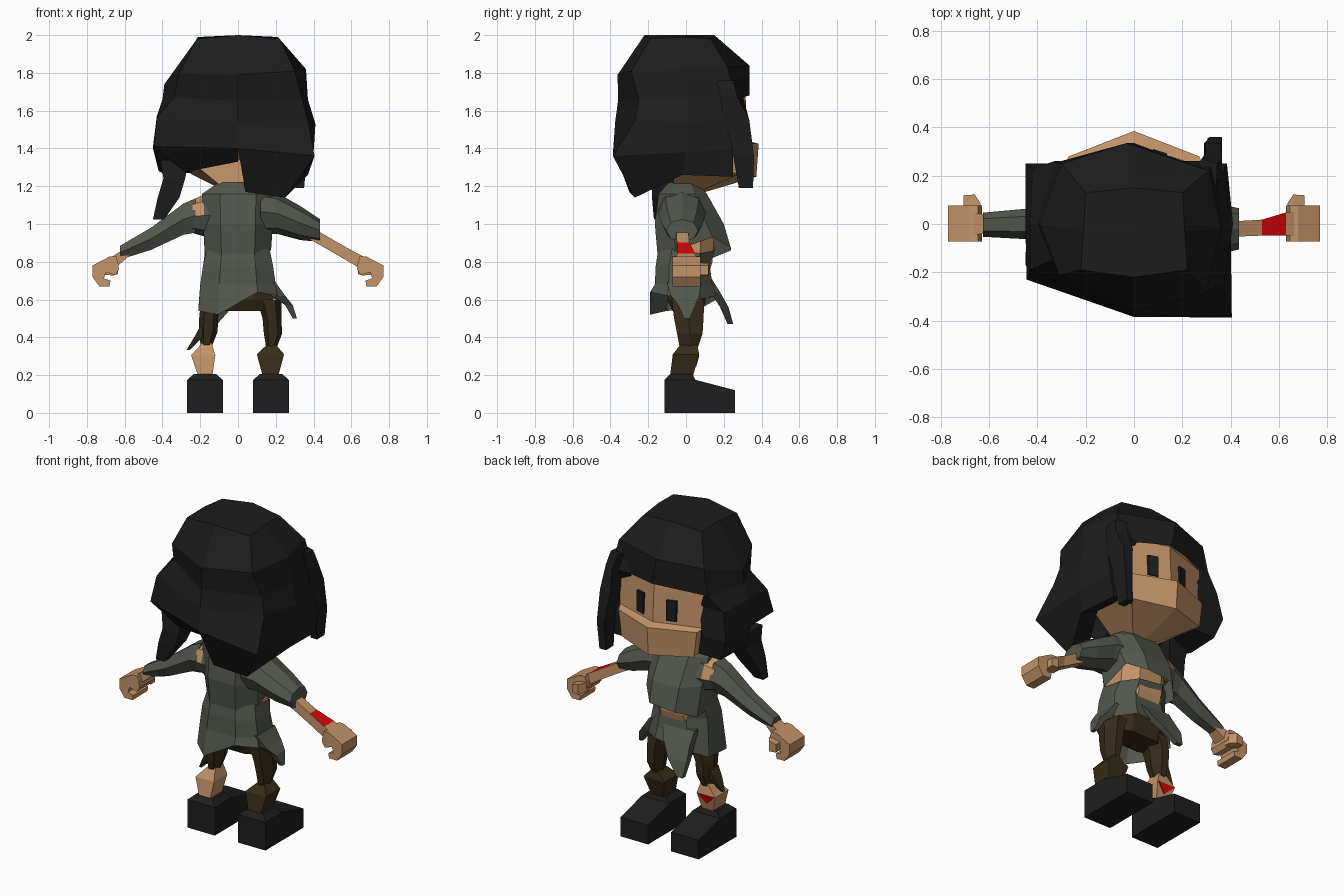
import bpy, bmesh, math

cube = bpy.data.objects.get("Cube")
if cube:
    bpy.data.objects.remove(cube, do_unlink=True)


def material(name, rgb):
    m = bpy.data.materials.new(name)
    m.use_nodes = True
    m.diffuse_color = (*rgb, 1)
    bsdf = next(n for n in m.node_tree.nodes if n.type == 'BSDF_PRINCIPLED')
    bsdf.inputs["Base Color"].default_value = (*rgb, 1)
    bsdf.inputs["Roughness"].default_value = 0.9
    return m


HAIR = material("hair black", (0.012, 0.012, 0.012))
BOOT = material("boot black", (0.0135, 0.0135, 0.014))
SKIN = material("tan skin", (0.55, 0.295, 0.14))
SHIRT = material("grey green cloth", (0.085, 0.096, 0.074))
PANTS = material("dark brown cloth", (0.040, 0.026, 0.011))
RED = material("red wound", (0.70, 0.002, 0.002))


def finish(name, bm, mats, rule=None):
    """Clean a mesh, colour its faces by an optional rule and link it."""
    bmesh.ops.remove_doubles(bm, verts=bm.verts, dist=0.0005)
    bmesh.ops.recalc_face_normals(bm, faces=bm.faces)
    bm.normal_update()
    if rule:
        for f in bm.faces:
            f.material_index = int(rule(f.calc_center_median(), f.normal))
    me = bpy.data.meshes.new(name)
    bm.to_mesh(me)
    bm.free()
    for m in mats:
        me.materials.append(m)
    bpy.context.collection.objects.link(bpy.data.objects.new(name, me))


def loft(name, rings, *mats, caps=True, rule=None):
    """Skin closed rings of equal point count."""
    bm = bmesh.new()
    vr = [[bm.verts.new(p) for p in r] for r in rings]
    n = len(vr[0])
    for a, b in zip(vr, vr[1:]):
        for i in range(n):
            j = (i + 1) % n
            bm.faces.new((a[i], a[j], b[j], b[i]))
    if caps:
        bm.faces.new(vr[0])
        bm.faces.new(vr[-1])
    finish(name, bm, mats, rule)


def tube(name, stations, *mats, axis='z', sides=6, rule=None):
    """Stations (x, y, z, half a, half b); sections lie across the axis."""
    rings = []
    for x, y, z, a, b in stations:
        ring = []
        for k in range(sides):
            t = 2 * math.pi * (k + (0.5 if sides == 4 else 0)) / sides
            s = math.sqrt(2) if sides == 4 else 1
            u, v = a * s * math.cos(t), b * s * math.sin(t)
            ring.append((x, y + u, z + v) if axis == 'x' else (x + u, y + v, z))
        rings.append(ring)
    loft(name, rings, *mats, rule=rule)


OCT = [(1, -.5), (1, .5), (.5, 1), (-.5, 1), (-1, .5), (-1, -.5), (-.5, -1), (.5, -1)]


def octagon(hx, y0, y1, *heights):
    """Bevelled rectangle with one height for all corners or one for each."""
    zs = heights if len(heights) == 8 else heights * 8
    c, h = (y0 + y1) / 2, (y1 - y0) / 2
    return [(hx * u, c + h * v, z) for (u, v), z in zip(OCT, zs)]


def quad(x0, x1, y0, y1, z):
    return [(x0, y0, z), (x1, y0, z), (x1, y1, z), (x0, y1, z)]


# Head: wedge jaw, protruding muzzle, recessed upper face
def head_ring(yc, zc, hw, ys, zs, wb, yb, zb):
    return [(0, yc, zc), (hw, ys, zs), (wb, yb, zb), (-wb, yb, zb), (-hw, ys, zs)]


loft("head", [head_ring(.07, 1.16, .04, .04, 1.16, .04, -.07, 1.16),
              head_ring(.372, 1.25, .25, .28, 1.265, .26, -.06, 1.34),
              head_ring(.385, 1.425, .27, .28, 1.425, .29, -.15, 1.42),
              head_ring(.328, 1.44, .29, .235, 1.44, .30, -.15, 1.44),
              head_ring(.315, 1.68, .305, .215, 1.68, .29, -.15, 1.68),
              head_ring(.22, 1.78, .24, .16, 1.78, .24, -.15, 1.78)], SKIN)
tube("neck", [(0, 0, 1.08, .075, .075), (0, .02, 1.24, .075, .075)], SKIN)

# Eyes: thin plates lying on the slanted face
for side, s in (("left", 1), ("right", -1)):
    rings = []
    for off in (-.015, .014):
        rings.append([(s * x, .322 - .32 * x + off, z)
                      for x, z in ((.078, 1.46), (.136, 1.46), (.136, 1.587), (.078, 1.587))])
    loft(side + "_eye", rings, HAIR)

# Hair: strands running from crown to hem, skinned side by side
back = [(0, -.22, 2), (0, -.362, 1.79), (0, -.36, 1.65), (0, -.375, 1.54), (0, -.385, 1.4), (.04, -.30, 1.17)]
back_l = [(.22, -.19, 1.98), (.30, -.29, 1.81), (.34, -.25, 1.66), (.37, -.27, 1.55), (.405, -.387, 1.36), (.25, -.27, 1.14)]
side_l = [(.21, -.03, 1.99), (.36, -.02, 1.82), (.37, 0, 1.66), (.41, 0, 1.53), (.40, 0, 1.38), (.37, -.02, 1.26)]
front_l = [(.20, .13, 1.98), (.31, .22, 1.83), (.33, .26, 1.66), (.36, .20, 1.55), (.385, .25, 1.40), (.36, .25, 1.25)]
fringe = [(0, .15, 2), (-.03, .335, 1.84), (0, .335, 1.68)]
front_r = [(-.20, .13, 1.98), (-.30, .25, 1.82), (-.33, .26, 1.66), (-.42, .23, 1.57), (-.45, .25, 1.40), (-.40, .23, 1.27)]
side_r = [(-.21, -.03, 1.99), (-.39, 0, 1.74), (-.40, 0, 1.66), (-.43, 0, 1.57), (-.45, 0, 1.41), (-.42, 0, 1.28)]
back_r = [(-.22, -.19, 1.98), (-.31, -.21, 1.80), (-.34, -.15, 1.67), (-.43, -.19, 1.56), (-.445, -.23, 1.41), (-.28, -.18, 1.275)]
back_end = back[:5] + [(0, -.30, 1.33)]


def tucked(col, brow):
    """Inner edge of the face opening, reaching back to the cheek."""
    x, y, z = col[2]
    return col[:2] + [(x * brow, y, z)] + [(x * .62, y, z) for x, y, z in col[3:]]


def with_hem(col):
    x, y, z = col[-1]
    return col + [(x * .7, y * .7, z + .05)] if len(col) == 6 else col


cols = [back, back_l, side_l, front_l, tucked(front_l, .6), fringe,
        tucked(front_r, .92), front_r, side_r, back_r, back_end]
bm = bmesh.new()
vc = [[bm.verts.new(p) for p in with_hem(c)] for c in cols]
for a, b in zip(vc, vc[1:]):
    for k in range(min(len(a), len(b)) - 1):
        bm.faces.new((a[k], a[k + 1], b[k + 1], b[k]))
for half in ((0, 1, 2, 3, 5), (5, 7, 8, 9, 0)):
    bm.faces.new([vc[i][0] for i in half])
bmesh.ops.remove_doubles(bm, verts=bm.verts, dist=.0005)
bmesh.ops.dissolve_degenerate(bm, edges=bm.edges, dist=.0005)
finish("hair", bm, [HAIR])

loft("hair_lock_left", [[(.22, .16, 1.76), (.34, .16, 1.76), (.345, .25, 1.76), (.28, .27, 1.76)],
                        [(.25, .18, 1.68), (.36, .18, 1.68), (.365, .27, 1.68), (.30, .30, 1.68)],
                        quad(.29, .36, .20, .335, 1.55), quad(.315, .365, .25, .36, 1.36),
                        quad(.305, .35, .28, .355, 1.19)], HAIR)
loft("hair_lock_right", [quad(-.41, -.26, -.17, .0, 1.34), quad(-.395, -.28, -.18, -.02, 1.24),
                         quad(-.425, -.31, -.18, -.07, 1.14), quad(-.45, -.39, -.17, -.12, 1.025)], HAIR)

# Body under the shirt, showing at the belly
loft("torso", [octagon(.14, -.11, .08, 1.14), octagon(.155, -.13, .15, .96),
               octagon(.16, -.13, .14, .80), octagon(.15, -.10, .10, .66)], SKIN)

# Shirt: chest part hanging open over the belly, then the skirt with a torn hem
loft("shirt_chest", [octagon(.10, -.09, .06, 1.22), octagon(.19, -.145, .11, 1.16),
                     octagon(.185, -.165, .20, 1.0),
                     octagon(.175, -.15, .237, .86, .93, .875, .86, .82, .83, .83, .83)], SHIRT, caps=False)
loft("shirt_skirt", [octagon(.167, -.148, .152, .87, .845, .86, .88, .90, .86, .86, .86),
                     octagon(.185, -.16, .125, .78), octagon(.20, -.165, .14, .68),
                     octagon(.21, -.19, .16, .62, .60, .62, .60, .55, .54, .52, .64)], SHIRT, caps=False)
loft("front_shirt_tail", [quad(-.15, .07, .08, .13, .72), quad(-.15, .03, .13, .18, .64),
                          quad(-.16, -.03, .18, .225, .56), quad(-.15, -.11, .22, .25, .47)], SHIRT)
loft("side_shirt_tail", [quad(.12, .20, -.10, .08, .69), quad(.18, .25, -.08, .07, .62),
                         quad(.25, .29, -.04, .05, .57), quad(.29, .312, -.01, .02, .50)], SHIRT)

# Sleeves and shoulders
tube("left_sleeve", [(.12, -.02, 1.065, .13, .12), (.21, -.02, 1.055, .125, .108),
                     (.33, -.02, 1.005, .11, .09), (.435, -.02, .965, .085, .06)],
     SHIRT, axis='x', sides=8)
tube("right_shoulder", [(-.13, 0, 1.05, .12, .12), (-.18, 0, 1.045, .11, .11), (-.24, 0, 1.04, .088, .088)],
     SHIRT, SKIN, axis='x', sides=8, rule=lambda c, n: c.z > 1.03 and c.x < -.17)
tube("right_sleeve", [(-.225, 0, 1.045, .095, .105), (-.29, 0, 1.025, .08, .095),
                      (-.46, 0, .922, .062, .068), (-.625, -.003, .848, .05, .042)],
     SHIRT, axis='x', sides=6)

# Arms
tube("left_arm", [(.30, -.02, 1.0, .04, .04), (.43, -.02, .925, .032, .034),
                  (.53, -.015, .867, .033, .034), (.63, 0, .81, .048, .035), (.67, 0, .785, .05, .04)],
     SKIN, RED, axis='x', sides=4, rule=lambda c, n: n.z > .5 and .55 < c.x < .62)
tube("right_forearm", [(-.56, 0, .87, .03, .025), (-.64, 0, .81, .042, .034), (-.67, 0, .785, .05, .04)],
     SKIN, axis='x', sides=4)

# Curled hands with thumbs
FIST = [(.635, .80), (.645, .83), (.68, .828), (.77, .78), (.77, .72), (.735, .67),
        (.68, .67), (.675, .70), (.71, .712), (.70, .745), (.65, .73), (.63, .76)]
for side, s in (("left", 1), ("right", -1)):
    loft(side + "_hand", [[(s * x, y, z) for x, z in FIST] for y in (-.072, .077)], SKIN)
    tube(side + "_thumb", [(s * .635, .065, .765, .02, .03), (s * .66, .09, .76, .032, .032),
                           (s * .705, .095, .755, .024, .025)], SKIN, axis='x', sides=4)

# Trousers
loft("trouser_hips", [octagon(.165, -.10, .10, .72), octagon(.185, -.10, .105, .60),
                      octagon(.18, -.07, .09, .54)], PANTS)
tube("left_trouser_leg", [(.165, .01, .60, .065, .10), (.18, .015, .50, .05, .09),
                          (.185, .02, .42, .048, .078), (.177, .015, .345, .028, .055)], PANTS)
tube("left_trouser_cuff", [(.177, .015, .36, .025, .045), (.172, 0, .31, .072, .07),
                           (.172, -.025, .19, .04, .06)], PANTS, sides=4)
tube("right_trouser_leg", [(-.13, .01, .60, .065, .10), (-.155, .015, .51, .05, .09),
                           (-.158, .02, .43, .05, .078), (-.167, .015, .355, .03, .052)], PANTS)
tube("torn_trouser_flap", [(-.165, .01, .46, .035, .045), (-.21, .01, .40, .022, .035),
                           (-.265, .015, .332, .008, .01)], PANTS, sides=4)

# Bare shin with a three-cornered wound on the front
tube("right_shin", [(-.165, .015, .37, .025, .04), (-.184, 0, .305, .064, .066),
                    (-.173, -.025, .19, .036, .058)], SKIN, sides=4)
loft("shin_wound", [[(x, .066 - .287 * (.305 - z) + off, z)
                     for x, z in ((-.242, .303), (-.126, .303), (-.18, .245))]
                    for off in (-.003, .005)], RED)

# Boots
SOLE = [(-.115, 0), (.26, 0), (.26, .12), (.05, .175), (-.115, .175)]
for side, s in (("left", 1), ("right", -1)):
    loft(side + "_boot", [[(s * x, y, z) for y, z in SOLE] for x in (.08, .27)], BOOT)
    loft(side + "_boot_cuff", [quad(s * .08, s * .27, -.115, .05, .174),
                               quad(s * .115, s * .235, -.085, .035, .205)], BOOT)
